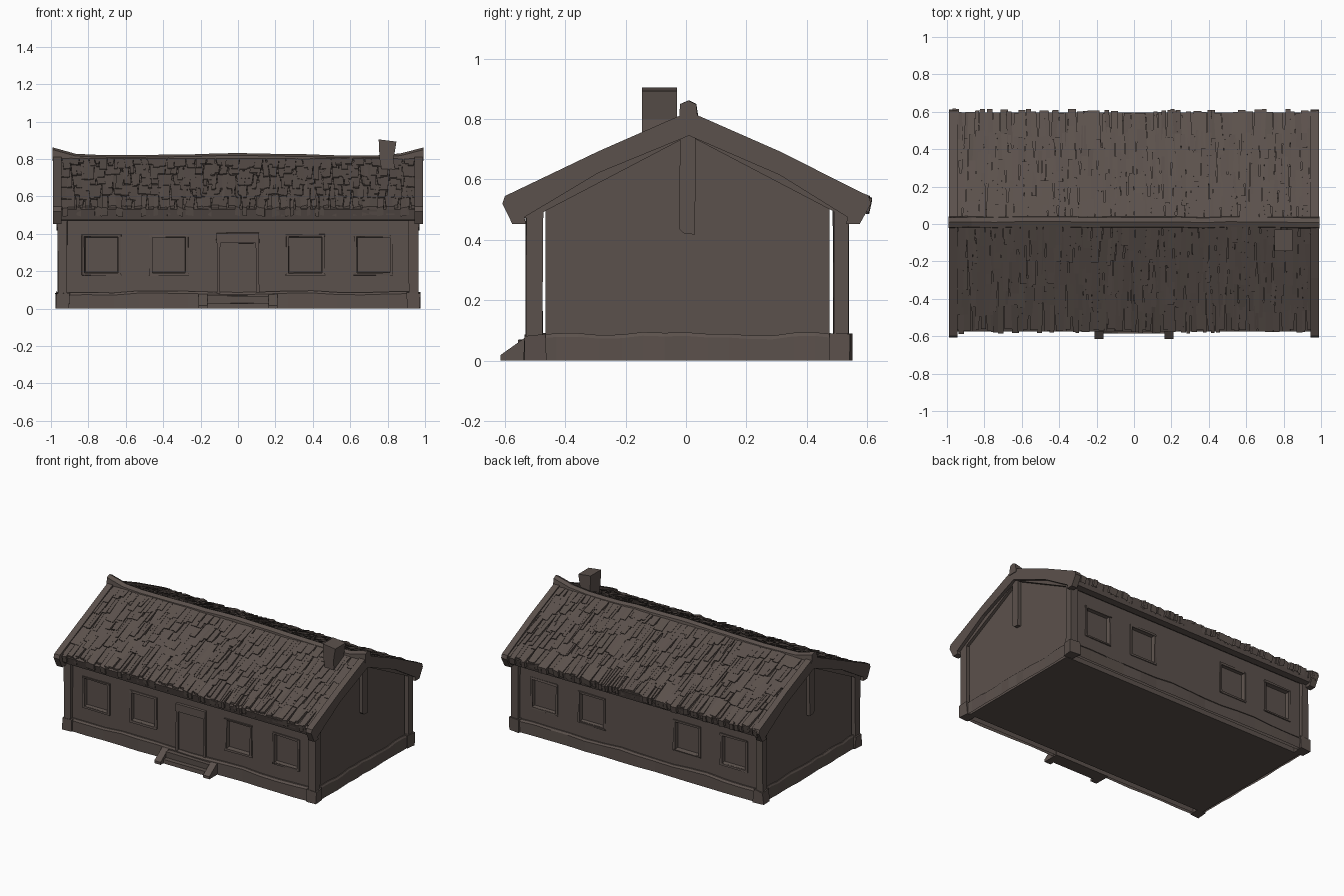
import bpy, bmesh, math, random
from mathutils import Vector

if "Cube" in bpy.data.objects:
    bpy.data.objects.remove(bpy.data.objects["Cube"])

random.seed(7)
wood = bpy.data.materials.new("weathered brown")
wood.diffuse_color = (0.105, 0.082, 0.072, 1)
wood.use_nodes = True
wood.node_tree.nodes["Principled BSDF"].inputs["Base Color"].default_value = wood.diffuse_color
R = random.uniform


def finish(name, bm):
    bmesh.ops.recalc_face_normals(bm, faces=bm.faces)
    me = bpy.data.meshes.new(name)
    bm.to_mesh(me)
    bm.free()
    me.materials.append(wood)
    ob = bpy.data.objects.new(name, me)
    bpy.context.collection.objects.link(ob)
    return ob


def prism(bm, pts, axis, a, b):
    """Extrude a 2D outline along x or y between a and b."""
    def at(p, t):
        return (t, p[0], p[1]) if axis == 'x' else (p[0], t, p[1])
    lo = [bm.verts.new(at(p, a)) for p in pts]
    hi = [bm.verts.new(at(p, b)) for p in pts]
    bm.faces.new(lo)
    bm.faces.new(hi[::-1])
    n = len(pts)
    for i in range(n):
        bm.faces.new((lo[i], lo[(i + 1) % n], hi[(i + 1) % n], hi[i]))


def box(bm, x0, x1, y0, y1, z0, z1, j=0.0):
    """Hand-hewn box: j is the corner wobble."""
    n = len(bm.verts)
    prism(bm, [(y0, z0), (y1, z0), (y1, z1), (y0, z1)], 'x', x0, x1)
    bm.verts.ensure_lookup_table()
    for v in bm.verts[n:]:
        v.co += Vector((R(-j, j), R(-j, j), R(-j, j) if v.co.z > 0.01 else 0))


def roof_z(y):
    return 0.815 - 0.475 * abs(y - 0.01)


WIN = [-0.73, -0.37, 0.36, 0.725]
YF, YB, XG = -0.505, 0.515, 0.945

# Body: gabled core
bm = bmesh.new()
gable = [(YF + .04, 0), (YB - .04, 0), (YB - .04, 0.53), (0.01, 0.76), (YF + .04, 0.53)]
prism(bm, gable, 'x', -XG, XG)
finish("gabled_body", bm)

# Long walls with recessed windows
for name, y in (("front_wall", YF), ("back_wall", YB)):
    bm = bmesh.new()
    xs = [-0.95] + [c + s * 0.092 for c in WIN for s in (-1, 1)] + [0.95]
    zs = [0, 0.19, 0.385, 0.53]
    g = [[bm.verts.new((x, y, z)) for z in zs] for x in xs]
    wins = []
    for i in range(len(xs) - 1):
        for k in range(3):
            q = (g[i][k], g[i + 1][k], g[i + 1][k + 1], g[i][k + 1])
            f = bm.faces.new(q if y < 0 else q[::-1])
            if k == 1 and i % 2 == 1:
                wins.append(f)
    bm.normal_update()
    bmesh.ops.inset_individual(bm, faces=wins, thickness=0.008, depth=-0.02)
    finish(name, bm)

# Window surrounds, thin rough strips
bm = bmesh.new()
for c in WIN:
    for y, s in ((YF, -1), (YB, 1)):
        y0, y1 = sorted((y - s * 0.006, y + s * 0.007))
        for dx in (-0.097, 0.097):
            box(bm, c + dx - .007, c + dx + .007, y0, y1, 0.18, 0.392, .003)
        for z in (0.183, 0.39):
            box(bm, c - .104, c + .104, y0, y1, z - .007, z + .007, .003)
finish("window_surrounds", bm)

# Door and its frame
bm = bmesh.new()
box(bm, -0.095, 0.095, YF - .004, YF + .01, 0.08, 0.345)
box(bm, -0.113, -0.095, YF - .016, YF + .01, 0.08, 0.36, .002)
box(bm, 0.095, 0.113, YF - .016, YF + .01, 0.08, 0.36, .002)
box(bm, -0.115, 0.112, YF - .018, YF + .01, 0.35, 0.405, .003)
finish("front_door", bm)

# Corner posts and their feet
bm = bmesh.new()
for sx in (-1, 1):
    for y0, y1, s in ((-0.53, -0.475, -1), (0.488, 0.54, 1)):
        x0, x1 = sorted((sx * 0.912, sx * 0.965))
        box(bm, x0, x1, y0, y1, 0, 0.5, .003)
        x0, x1 = sorted((sx * 0.9, sx * 0.972))
        a, b = (y0 - .004, y1 + .012) if s < 0 else (y0 - .012, y1 + .006)
        box(bm, x0, x1, a, b, 0, 0.085, .006)
finish("corner_posts", bm)


def sill(bm, along_x, off, out, length):
    """Uneven plinth strip with a sloping top edge."""
    n, rows = 14, []
    for i in range(n + 1):
        t = -length + 2 * length * i / n
        d, h = out * R(0.016, 0.026), R(0.082, 0.096)
        prof = [(off + d, 0), (off + d, h - .012), (off + d * .5, h), (off - out * .02, h)]
        rows.append([bm.verts.new((t, p, z) if along_x else (p, t, z)) for p, z in prof])
    for a, b in zip(rows, rows[1:]):
        for k in range(3):
            bm.faces.new((a[k], b[k], b[k + 1], a[k + 1]))


# Plinth all round
bm = bmesh.new()
sill(bm, True, YF, -1, 0.93)
sill(bm, True, YB, 1, 0.93)
sill(bm, False, -XG, -0.7, 0.5)
sill(bm, False, XG, 0.7, 0.5)
finish("plinth", bm)

# Front steps between two sloping cheeks
bm = bmesh.new()
for x in (-0.187, 0.187):
    prism(bm, [(-0.615, 0), (-0.5, 0), (-0.5, 0.085), (-0.535, 0.075), (-0.615, 0.018)],
          'x', x - .024, x + .024)
box(bm, -0.165, 0.165, -0.585, -0.5, 0, 0.028, .002)
box(bm, -0.165, 0.165, -0.555, -0.5, 0.028, 0.07, .002)
finish("front_steps", bm)

# Roof slab under the thatch
bm = bmesh.new()
prism(bm, [(-0.575, 0.53), (0.01, 0.805), (0.595, 0.53), (0.575, 0.475), (0.535, 0.47),
           (0.01, 0.745), (-0.515, 0.47), (-0.555, 0.475)], 'x', -0.965, 0.965)
finish("roof_slab", bm)

# Thatch: overlapping ragged strips, each laid with its own lift and twist
for name, s in (("front_thatch", -1), ("back_thatch", 1)):
    bm = bmesh.new()
    eave = 0.585 if s < 0 else 0.595
    for row in range(5):
        d0 = eave * row / 5 * 0.98
        x = -0.978
        while x < 0.965:
            w = R(0.014, 0.045)
            top = max(0.0, d0 - R(0.02, 0.08))
            low = min(d0 + eave / 5 + R(-0.03, 0.05), eave + R(-0.012, 0.012))
            if row == 4:
                low = eave + R(-0.014, 0.012)
            x1, tilt, lift = min(x + w, 0.978), R(-.005, .005), R(0.003, 0.011)
            sk = R(-.012, .012)
            vs = []
            for d, h in ((top, 0.0), (low, lift)):
                for xx, t in ((x, -tilt), (x1, tilt)):
                    y = 0.01 + s * d
                    xe = max(-.985, min(.985, xx + (sk if d == low else 0)))
                    vs.append(Vector((xe, y, roof_z(y) + h + t * (d / eave))))
            up = [bm.verts.new(v) for v in vs]
            drop = 0.045 if row == 4 else 0.014
            dn = [bm.verts.new(v - Vector((0, s * 0.01, drop))) for v in vs]
            for q in ((0, 1, 3, 2), (2, 3, 7, 6), (0, 2, 6, 4), (1, 3, 7, 5)):
                pool = up + dn
                bm.faces.new([pool[i] for i in ((q[0], q[1], q[2], q[3]))])
            x = x1
    for f in bm.faces:
        f.normal_update()
    finish(name, bm)

# Bargeboards along the gable edges, with a heavy eave end
bm = bmesh.new()
for sx in (-1, 1):
    for s, eave in ((-1, 0.60), (1, 0.605)):
        x0, x1 = sorted((sx * 0.945, sx * 0.988))
        prism(bm, [(0.01, 0.825), (0.01 + s * 0.3, 0.69 + R(-.004, .004)),
                   (s * eave, 0.545), (s * (eave + .008), 0.52), (s * 0.575, 0.452),
                   (s * 0.53, 0.452), (s * 0.535, 0.475),
                   (0.01 + s * 0.3, 0.62 + R(-.008, .004)), (0.01, 0.745)], 'x', x0, x1)
finish("bargeboards", bm)

# Sagging ridge beam with upswept horns
bm = bmesh.new()
rings, n = [], 16
for i in range(n + 1):
    x = -0.992 + 1.984 * i / n
    z = 0.825 + 0.04 * abs(x) ** 14 + 0.005 * math.cos(5 * x) + R(-.002, .002)
    w = R(-.003, .003)
    rings.append([bm.verts.new((x, y + w, zz)) for y, zz in
                  ((-0.022, 0.79), (-0.018, z - .012), (0.01, z), (0.035, z - .012), (0.042, 0.79))])
for a, b in zip(rings, rings[1:]):
    for k in range(5):
        m = (k + 1) % 5
        bm.faces.new((a[k], a[m], b[m], b[k]))
bm.faces.new(rings[0])
bm.faces.new(rings[-1])
finish("ridge_beam", bm)

# Hanging board on each gable
bm = bmesh.new()
for sx in (-1, 1):
    x0, x1 = sorted((sx * 0.94, sx * 0.97))
    prism(bm, [(-0.022, 0.435), (-0.005, 0.42), (0.03, 0.418), (0.032, 0.76), (-0.02, 0.76)],
          'x', x0, x1)
finish("gable_pendants", bm)

# Leaning chimney
bm = bmesh.new()
prism(bm, [(0.775, 0.70), (0.845, 0.70), (0.832, 0.80), (0.847, 0.893), (0.752, 0.905), (0.757, 0.80)],
      'y', -0.145, -0.03)
finish("chimney", bm)
